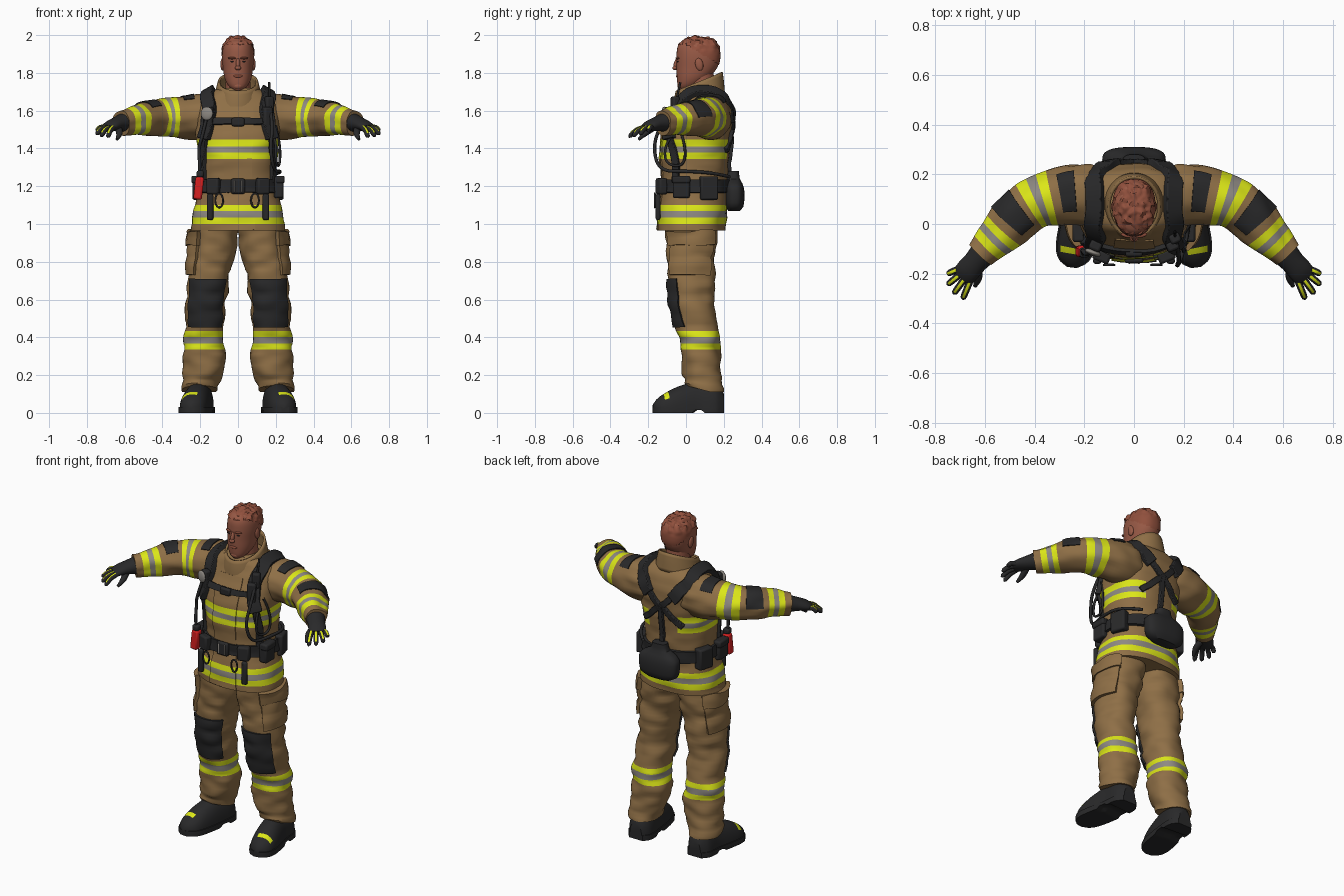
import bpy, bmesh, math
from mathutils import Vector, Matrix, noise

if "Cube" in bpy.data.objects:
    bpy.data.objects.remove(bpy.data.objects["Cube"])


def material(name, *rgb):
    m = bpy.data.materials.new(name)
    m.use_nodes = True
    m.diffuse_color = (*rgb, 1)
    m.node_tree.nodes["Principled BSDF"].inputs["Base Color"].default_value = (*rgb, 1)
    return m


TAN = material("tan cloth", .275, .16, .062)
YELLOW = material("reflective yellow", .78, .87, .01)
GREY = material("reflective grey", .27, .25, .225)
BLACK = material("black rubber", .022, .022, .023)
SKIN = material("skin", .31, .1, .06)
HAIR = material("red hair", .28, .08, .046)
RED = material("signal red", .7, .015, .015)
CLOTH = [TAN, YELLOW, GREY]


def finish(name, data, mats, mirror=False, bevel=0, angle=40):
    """Make the object, with optional mirroring and rounded edges."""
    if isinstance(data, bmesh.types.BMesh):
        mesh = bpy.data.meshes.new(name)
        data.to_mesh(mesh)
        data.free()
    else:
        mesh = data
    ob = bpy.data.objects.new(name, mesh)
    bpy.context.collection.objects.link(ob)
    for m in mats:
        mesh.materials.append(m)
    if bevel:
        mod = ob.modifiers.new("bevel", 'BEVEL')
        mod.width, mod.segments = bevel, 2
    if mirror:
        ob.modifiers.new("mirror", 'MIRROR').use_mirror_merge = False
    if ob.type == 'MESH':
        bpy.ops.object.select_all(action='DESELECT')
        ob.select_set(True)
        bpy.context.view_layer.objects.active = ob
        bpy.ops.object.shade_smooth_by_angle(angle=math.radians(angle))
    return ob


def sample(keys, t):
    """Smooth interpolation through keys whose first entry is t."""
    last = len(keys) - 1
    i = max([j for j in range(last) if keys[j][0] <= t], default=0)
    p, q = keys[i], keys[i + 1]
    before, after = keys[max(i - 1, 0)], keys[min(i + 2, last)]
    h = q[0] - p[0]
    u = min(max((t - p[0]) / h, 0), 1)
    out = []
    for c in range(1, len(p)):
        m0 = (q[c] - before[c]) / (q[0] - before[0]) * h
        m1 = (after[c] - p[c]) / (after[0] - p[0]) * h
        d = q[c] - p[c]
        out.append(p[c] + u * (m0 + u * (3 * d - 2 * m0 - m1 + u * (m0 + m1 - 2 * d))))
    return out


class Surface:
    """Swept body; flat ones use keys (z, x, y, rx, ry), others (t, x, y, z, side, up)."""

    def __init__(self, keys, flat=True, power=2.0, folds=0.0):
        self.keys = [(k[0], k[1], k[2], k[0], k[3], k[4]) for k in keys] if flat else keys
        self.flat, self.power, self.folds = flat, power, folds
        self.lo, self.hi = keys[0][0], keys[-1][0]

    def base(self, t, deg):
        x, y, z, a, b = sample(self.keys, t)
        side, up = Vector((1, 0, 0)), Vector((0, 1, 0))
        if not self.flat:
            e = (self.hi - self.lo) * .01
            T = Vector(sample(self.keys, min(t + e, self.hi))[:3])
            T = (T - Vector(sample(self.keys, max(t - e, self.lo))[:3])).normalized()
            side = Vector((0, 0, 1)).cross(T).normalized()
            up = T.cross(side)
        c, s = math.cos(math.radians(deg)), math.sin(math.radians(deg))
        c, s = (math.copysign(abs(v) ** (2 / self.power), v) for v in (c, s))
        out = side * c * a + up * s * b
        p = Vector((x, y, z)) + out
        if self.folds:
            p += out.normalized() * self.folds * noise.noise(Vector((p.x * 9, p.y * 9, p.z * 20)))
        return p

    def at(self, t, deg, off=0.0):
        p = self.base(t, deg)
        if off:
            d = (self.hi - self.lo) * .01
            around = self.base(t, deg + 2) - self.base(t, deg - 2)
            along = self.base(min(t + d, self.hi), deg) - self.base(max(t - d, self.lo), deg)
            p += around.cross(along).normalized() * off
        return p


def steps(lo, hi, step, cuts=()):
    n = max(1, round((hi - lo) / step))
    grid = [lo + (hi - lo) * i / n for i in range(n + 1)]
    inner = [c for c in cuts if lo < c < hi]
    return sorted([g for g in grid if all(abs(g - c) > step * .3 for c in inner)] + inner)


def skin(rows, ring, cap, rule=None):
    """Join rows of points; rule gives each face a material index."""
    bm = bmesh.new()
    vs = [[bm.verts.new(p) for p in row] for row in rows]
    n = len(rows[0])
    for i in range(len(vs) - 1):
        for j in range(n if ring else n - 1):
            k = (j + 1) % n
            f = bm.faces.new((vs[i][j], vs[i][k], vs[i + 1][k], vs[i + 1][j]))
            f.material_index = rule(i, j) if rule else 0
    if cap:
        bm.faces.new(vs[0][::-1])
        bm.faces.new(vs[-1])
    return bm


def sweep(name, s, mats, rule=None, step=.02, cuts=(), n=40, fix=None, cap=True, mirror=False):
    ts = steps(s.lo, s.hi, step, cuts)
    rows = [[s.at(t, 360 * j / n) for j in range(n)] for t in ts]
    if fix:
        rows = [[fix(p) for p in r] for r in rows]
    pick = (lambda i, j: rule((ts[i] + ts[i + 1]) / 2, 360 * (j + .5) / n)) if rule else None
    return finish(name, skin(rows, True, cap, pick), mats, mirror)


def patch(name, s, t0, t1, a0, a1, off, mats, rule=None, cuts=(), mirror=False):
    """Raised panel that follows a surface, with walls round its edge."""
    ts, angs = steps(t0, t1, .02, cuts), steps(a0, a1, 8)
    ts, angs = [t0] + ts + [t1], [a0] + angs + [a1]
    rows = [[s.at(t, a, -.003 if i in (0, len(ts) - 1) or j in (0, len(angs) - 1) else off)
             for j, a in enumerate(angs)] for i, t in enumerate(ts)]
    pick = (lambda i, j: rule((ts[i] + ts[i + 1]) / 2, angs[j])) if rule else None
    return finish(name, skin(rows, False, False, pick), mats, mirror)


def strap(name, s, path, width, thick, mirror=True):
    """Webbing along (height, angle) stations of a surface."""
    keys = [(i, *p) for i, p in enumerate(path)]
    us = steps(0, len(path) - 1, .2)
    pts = [s.at(*sample(keys, u), thick) for u in us]
    low = [s.at(*sample(keys, u), -.01) for u in us]
    rows = []
    for i, p in enumerate(pts):
        run = pts[min(i + 1, len(pts) - 1)] - pts[max(i - 1, 0)]
        w = run.cross(p - low[i]).normalized() * width / 2
        rows.append([p - w, p + w, low[i] + w, low[i] - w])
    bm = skin(rows, True, True)
    bmesh.ops.recalc_face_normals(bm, faces=bm.faces)
    finish(name, bm, [BLACK], mirror, bevel=.004)


def place(loc, size, tilt=0, axis='Z'):
    return Matrix.Translation(loc) @ Matrix.Rotation(math.radians(tilt), 4, axis) @ Matrix.Diagonal((*size, 1))


def box(name, loc, size, mat=BLACK, tilt=0, axis='Z', mirror=False, bevel=.01):
    bm = bmesh.new()
    bmesh.ops.create_cube(bm, size=1, matrix=place(loc, size, tilt, axis))
    finish(name, bm, [mat], mirror, bevel)


def blob(name, loc, size, mat, tilt=0, axis='Z', mirror=False):
    bm = bmesh.new()
    bmesh.ops.create_uvsphere(bm, u_segments=20, v_segments=12, radius=1, matrix=place(loc, size, tilt, axis))
    finish(name, bm, [mat], mirror)


def hose(name, points, radius, cyclic=False):
    cu = bpy.data.curves.new(name, 'CURVE')
    cu.dimensions, cu.bevel_depth, cu.bevel_resolution = '3D', radius, 2
    sp = cu.splines.new('NURBS')
    sp.points.add(len(points) - 1)
    for q, p in zip(sp.points, points):
        q.co = (*p, 1)
    sp.use_endpoint_u, sp.use_cyclic_u, sp.order_u, sp.resolution_u = not cyclic, cyclic, 3, 6
    finish(name, cu, [BLACK])


def stripe(t, e):
    return 2 if e[1] < t < e[2] else 1 if e[0] < t < e[3] else 0


# Jacket with reflective bands
HEM, CHEST = (1.0, 1.035, 1.068, 1.1), (1.345, 1.378, 1.41, 1.447)
torso = Surface([(.965, 0, .03, .25, .18), (1.05, 0, .033, .24, .182), (1.2, 0, .045, .205, .17),
                 (1.35, 0, .045, .207, .18), (1.47, 0, .055, .222, .182), (1.58, 0, .08, .225, .165),
                 (1.66, 0, .088, .2, .135), (1.7, 0, .085, .15, .115), (1.72, 0, .08, .1, .1)],
                power=2.4, folds=.008)


def jacket_rule(t, a):
    return stripe(t, HEM) or (0 if 68 < a < 112 else stripe(t, CHEST))


sweep("jacket", torso, CLOTH, jacket_rule, cuts=HEM + CHEST, n=64)
patch("storm_flap", torso, .97, 1.62, -107, -73, .006, CLOTH, jacket_rule, HEM + CHEST)
collar = sweep("collar", Surface([(1.64, 0, .068, .135, .138), (1.71, 0, .068, .118, .132), (1.755, 0, .07, .106, .124)]),
               [TAN], cap=False, fix=lambda p: p + Vector((0, 0, (p.y - .07) * .4)))
mod = collar.modifiers.new("thickness", 'SOLIDIFY')
mod.thickness = .012

# Sleeves
UPPER, LOWER = (.232, .268, .3, .337), (.488, .52, .548, .582)
arm = Surface([(0, .1, .11, 1.565, .1, .11), (.1, .2, .12, 1.567, .122, .123), (.2, .3, .11, 1.567, .115, .115),
               (.3, .39, .085, 1.565, .103, .1), (.4, .465, .035, 1.56, .095, .09),
               (.5, .53, -.035, 1.552, .085, .08), (.62, .615, -.125, 1.538, .066, .064)], flat=False, folds=.014)
sweep("sleeves", arm, CLOTH, lambda t, a: stripe(t, UPPER) or stripe(t, LOWER), cuts=UPPER + LOWER, mirror=True)
patch("shoulder_patches", arm, .135, .195, 40, 125, .005, [BLACK], mirror=True)
patch("elbow_patches", arm, .365, .45, 5, 135, .005, [BLACK], mirror=True)

# Gloves
sweep("glove_palms", Surface([(0, .605, -.115, 1.538, .056, .05), (.05, .64, -.155, 1.53, .048, .038),
                              (.1, .675, -.195, 1.518, .05, .028), (.13, .692, -.217, 1.508, .042, .016)],
                             flat=False), [BLACK], n=20, mirror=True)
tips = [(.75, -.2, 1.49), (.752, -.245, 1.475), (.727, -.282, 1.465), (.69, -.303, 1.46)]
for i, tip in enumerate(tips):
    root = Vector((.683, -.203, 1.512)) + Vector((.76, .65, 0)) * (.033 - .022 * i)
    mid = root.lerp(Vector(tip), .55) + Vector((0, 0, .01))
    finger = Surface([(0, *root, .014, .014), (.5, *mid, .0135, .0135), (.93, *root.lerp(Vector(tip), .94), .011, .011),
                      (1, *tip, .004, .004)], flat=False)
    sweep(f"glove_finger_{i + 1}", finger, [BLACK, YELLOW],
          lambda t, a: int(65 < a < 115 and .1 < t < .8), .1, n=16, mirror=True)
sweep("glove_thumbs", Surface([(0, .635, -.165, 1.515, .02, .018), (.5, .628, -.215, 1.48, .017, .015),
                               (1, .64, -.25, 1.448, .008, .008)], flat=False), [BLACK], step=.1, n=12, mirror=True)

# Trousers with thigh pockets and knee pads
SHIN = (.335, .367, .403, .433)
leg = Surface([(.11, .2, .1, .092, .098), (.2, .19, .085, .104, .1), (.3, .169, .078, .112, .106),
               (.38, .177, .075, .106, .106), (.5, .172, .047, .104, .116), (.6, .167, .03, .104, .116),
               (.75, .15, .027, .112, .125), (.88, .13, .03, .122, .132), (1.0, .12, .03, .123, .14)],
              power=2.2, folds=.016)
sweep("trouser_legs", leg, CLOTH, lambda t, a: stripe(t, SHIN), cuts=SHIN, mirror=True,
      fix=lambda p: p + Vector((0, 0, max(0, .2 - p.z) * max(0, .13 - p.y) * 3)))
patch("thigh_pockets", leg, .73, .94, -52, 48, .018, [TAN], mirror=True)
patch("pocket_flaps", leg, .885, .965, -55, 51, .026, [TAN], mirror=True)
patch("knee_pads", leg, .455, .71, -142, -34, .01, [BLACK], mirror=True)

# Boots
foot = [(0, .2, .202, .02, .04, .08), (.05, .2, .16, .02, .07, .14), (.15, .208, .06, .02, .073, .145),
        (.25, .226, -.04, .02, .076, .12), (.32, .24, -.11, .02, .07, .085), (.365, .247, -.152, .02, .05, .055),
        (.39, .25, -.175, .02, .014, .025)]
sweep("boots", Surface(foot, False, 2.3), [BLACK, YELLOW],
      lambda t, a: int(.308 < t < .332 and 40 < a < 110), cuts=(.308, .332), mirror=True,
      fix=lambda p: Vector((p.x, p.y, max(p.z, .02))))
sole = Surface([(*k[:4], k[4] + .006, .1) for k in foot], False, 2.6)
sweep("boot_soles", sole, [BLACK], mirror=True,
      fix=lambda p: Vector((p.x, p.y, min(max(p.z, .014 if .04 < p.y < .1 else 0), .032))))

# Head and neck
sweep("neck", Surface([(1.62, 0, .08, .07, .075), (1.83, 0, .075, .062, .07)]), [SKIN])
sweep("head", Surface([(1.708, 0, -.005, .02, .025), (1.725, 0, .005, .046, .047), (1.77, 0, .035, .07, .083),
                       (1.83, 0, .058, .08, .108), (1.89, 0, .064, .084, .114), (1.94, 0, .064, .077, .108),
                       (1.97, 0, .064, .058, .085), (1.982, 0, .062, .03, .04)], power=2.15), [SKIN], step=.012)
blob("nose_bridge", (0, -.05, 1.85), (.011, .014, .034), SKIN, -18, 'X')
blob("nose_tip", (0, -.059, 1.826), (.017, .013, .012), SKIN)
blob("lips", (0, -.045, 1.783), (.024, .008, .008), HAIR)
blob("chin", (0, -.03, 1.731), (.026, .016, .018), SKIN)
blob("ears", (.082, .07, 1.845), (.011, .021, .034), SKIN, 12, 'X', mirror=True)
blob("eyebrows", (.032, -.045, 1.878), (.022, .009, .006), HAIR, 14, mirror=True)
blob("eyes", (.031, -.043, 1.86), (.01, .005, .004), BLACK, 14, mirror=True)

# Short curly hair: a squared dome with lumps that fade out towards the nape
bm = bmesh.new()
bmesh.ops.create_uvsphere(bm, u_segments=64, v_segments=40, radius=1)
for v in bm.verts:
    d = v.co / sum(abs(c) ** 2.4 for c in v.co) ** (1 / 2.4)
    v.co = Vector((d.x * .087, .065 + d.y * .117, 1.89 + d.z * .104))
    v.co += d * .014 * noise.noise(v.co * 48) * min(1, max(0, (v.co.z - 1.9) * 20))
low = [v for v in bm.verts if v.co.z < 1.945 - max(0, v.co.y + .005) * .6]
bmesh.ops.delete(bm, geom=low, context='VERTS')
finish("hair", bm, [HAIR])

# Harness: padded shoulder straps crossing on the back
strap("shoulder_straps", torso, [(1.45, -42), (1.53, -50), (1.63, -50), (1.69, -22), (1.69, 25), (1.63, 56),
                                 (1.56, 74)], .072, .026)
strap("lower_front_straps", torso, [(1.22, -30), (1.34, -30), (1.47, -44)], .04, .016)
strap("back_cross_straps", torso, [(1.59, 70), (1.5, 90), (1.43, 107), (1.39, 122)], .035, .016)
strap("spine_strap", torso, [(1.5, 90), (1.37, 90), (1.24, 90)], .028, .018, mirror=False)
patch("chest_strap", torso, 1.525, 1.555, -130, -50, .018, [BLACK])
box("chest_buckle", (0, -.12, 1.54), (.07, .025, .045))
box("strap_clips", (.155, -.088, 1.56), (.05, .04, .12), tilt=25, mirror=True)
box("radio", (.165, -.058, 1.63), (.045, .04, .09), tilt=25)
hose("radio_antenna", [(.165, -.05, 1.66), (.165, -.03, 1.75)], .006)
blob("pressure_gauge", (-.165, -.115, 1.585), (.034, .012, .036), GREY, -20)

# Breathing hoses
hose("left_air_hose", [(.17, -.07, 1.62), (.185, -.14, 1.52), (.17, -.175, 1.4), (.19, -.14, 1.28),
                       (.225, 0, 1.28), (.22, .15, 1.27), (.13, .23, 1.25)], .009)
hose("left_hose_loop", [(.175, -.03, 1.5), (.2, -.1, 1.46), (.2, -.12, 1.32), (.22, -.01, 1.3),
                        (.225, .0, 1.42), (.2, -.04, 1.52)], .007)
hose("right_air_hose", [(-.165, -.1, 1.57), (-.19, -.13, 1.46), (-.21, -.1, 1.4), (-.2, -.13, 1.3),
                        (-.21, -.09, 1.2)], .009)

# Belt and equipment
patch("belt", torso, 1.165, 1.235, -180, 180, .016, [BLACK])
box("belt_buckle", (0, -.145, 1.2), (.075, .025, .08))
box("buckle_bars", (.02, -.158, 1.2), (.006, .006, .06), GREY, mirror=True, bevel=.001)
box("front_pouches", (.13, -.13, 1.2), (.07, .045, .085), tilt=22, mirror=True)
box("side_pouches", (.215, -.025, 1.195), (.05, .09, .115), mirror=True)
box("rear_pouches", (.205, .12, 1.19), (.055, .095, .125), tilt=15, mirror=True)
box("belt_pouch_flaps", (.222, -.025, 1.235), (.05, .096, .04), mirror=True)
box("hanging_straps", (.148, -.148, 1.09), (.034, .025, .14), mirror=True)
box("red_torch", (-.208, -.11, 1.19), (.045, .045, .12), RED, 6, 'Y')
box("torch_cap", (-.2, -.115, 1.265), (.04, .04, .035))
for name, x in (("left_snap_ring", .09), ("right_snap_ring", -.1)):
    ring = [(x + .022 * math.cos(k), -.165, 1.125 + .04 * math.sin(k)) for k in (i * math.pi / 4 for i in range(8))]
    hose(name, ring, .005, cyclic=True)
sweep("waist_pack", Surface([(1.07, 0, .255, .08, .032), (1.09, 0, .257, .115, .046), (1.16, 0, .258, .128, .052),
                             (1.21, 0, .255, .115, .046), (1.235, 0, .25, .06, .036), (1.28, 0, .25, .045, .03)],
                            power=2.8), [BLACK])
